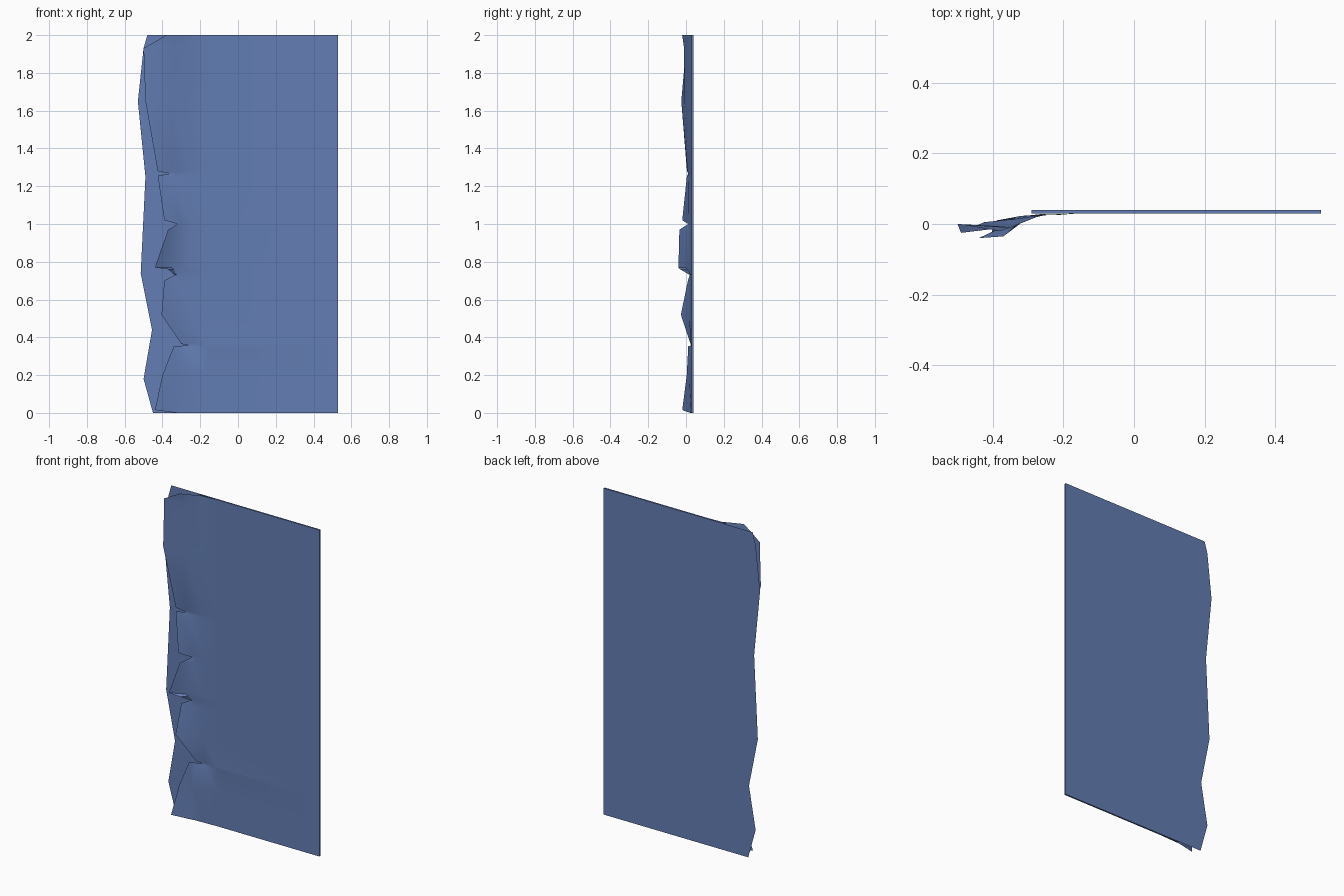
import bpy

old = bpy.data.objects.get("Cube")
if old:
    bpy.data.objects.remove(old, do_unlink=True)

BACK, FRONT, RIGHT, TOP = 0.04, 0.03, 0.53, 2.0

paint = bpy.data.materials.new("slate blue")
paint.use_nodes = True
blue = (0.125, 0.208, 0.456, 1)
paint.diffuse_color = blue
paint.node_tree.nodes["Principled BSDF"].inputs["Base Color"].default_value = blue


def make(name, verts, faces, smooth=False):
    mesh = bpy.data.meshes.new(name)
    mesh.from_pydata(verts, [], faces)
    mesh.materials.append(paint)
    obj = bpy.data.objects.new(name, mesh)
    bpy.context.collection.objects.link(obj)
    if smooth:
        bpy.ops.object.select_all(action="DESELECT")
        obj.select_set(True)
        bpy.context.view_layer.objects.active = obj
        bpy.ops.object.shade_smooth_by_angle(angle=0.5)
    return obj


# Flat back sheet with a ragged edge (x, z)
ragged = [(-.45, 0), (-.5, .18), (-.455, .44), (-.515, .74), (-.49, 1.25),
          (-.53, 1.65), (-.5, 1.93), (-.48, TOP)]
outline = ragged + [(RIGHT, TOP), (RIGHT, 0)]
make("back_sheet", [(x, BACK, z) for x, z in outline], [range(len(outline))[::-1]])

# Peeled front sheet: torn edge (z, x, y), then the crease beside it (x, y)
torn = [
    (2.0, -.38, -.02, -.35, -.01), (1.93, -.5, .0, -.35, -.01),
    (1.65, -.49, -.025, -.35, -.008), (1.28, -.425, .005, -.35, .008),
    (1.267, -.36, .012, -.345, .013), (1.255, -.425, .005, -.345, .01),
    (1.02, -.39, -.02, -.305, .012), (1.0, -.32, .012, -.3, .015),
    (.97, -.37, -.035, -.31, .01), (.77, -.44, -.04, -.355, .0),
    (.76, -.37, -.03, -.34, .005), (.73, -.335, .02, -.325, .022),
    (.7, -.39, .01, -.33, .018), (.52, -.405, -.027, -.32, .015),
    (.365, -.3, .024, -.29, .025), (.358, -.265, .028, -.26, .028),
    (.352, -.34, .012, -.3, .02), (.2, -.4, .004, -.32, .016),
    (.015, -.44, -.02, -.33, .02), (0, -.32, .022, -.31, .024),
]
verts = []
for z, x, y, cx, cy in torn:
    bend = max(-.26, cx + .05)
    verts += [(x, y, z), (cx, cy, z), (bend, .026, z),
              (-.16, FRONT, z), (RIGHT, FRONT, z)]
n = 5
faces = [(r * n + c, r * n + n + c, r * n + n + c + 1, r * n + c + 1)
         for r in range(len(torn) - 1) for c in range(n - 1)]
make("peeled_front_sheet", verts, faces, smooth=True)

# Thin rim joining both sheets along the top, right and bottom
path = [(-.29, TOP), (RIGHT, TOP), (RIGHT, 0), (-.29, 0)]
rim = [(x, y, z) for x, z in path for y in (FRONT, BACK)]
make("rim", rim, [(i, i + 1, i + 3, i + 2) for i in (0, 2, 4)])
